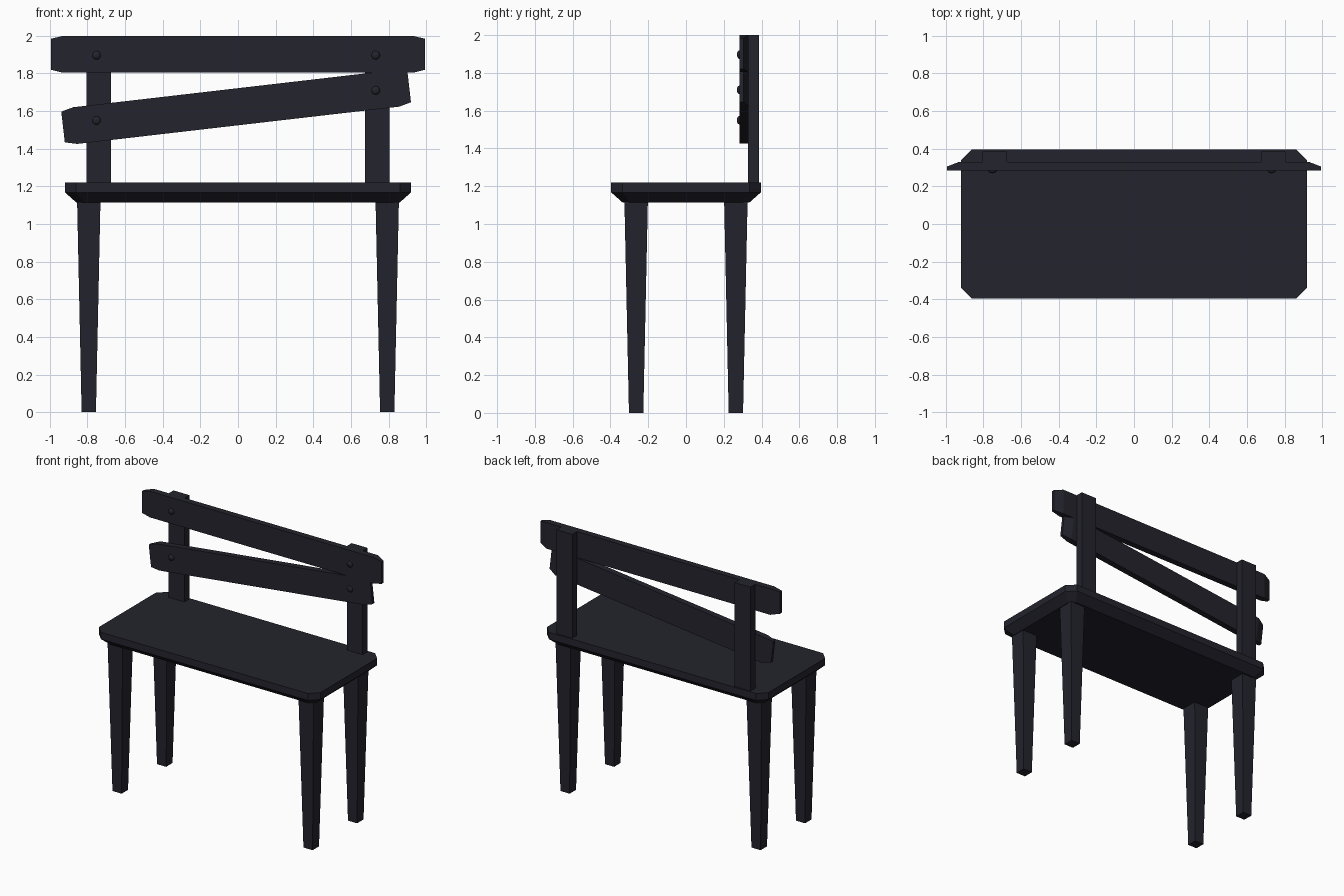
import bpy
import bmesh
from math import radians
from mathutils import Matrix, Vector

cube = bpy.data.objects.get("Cube")
if cube:
    bpy.data.objects.remove(cube, do_unlink=True)

wood = bpy.data.materials.new("dark painted wood")
wood.use_nodes = True
colour = (0.017, 0.017, 0.026, 1)
wood.diffuse_color = colour
wood.node_tree.nodes["Principled BSDF"].inputs["Base Color"].default_value = colour


def finish(name, bm, matrix=Matrix()):
    bmesh.ops.recalc_face_normals(bm, faces=bm.faces)
    mesh = bpy.data.meshes.new(name)
    bm.to_mesh(mesh)
    bm.free()
    mesh.materials.append(wood)
    obj = bpy.data.objects.new(name, mesh)
    obj.matrix_world = matrix
    bpy.context.collection.objects.link(obj)
    return obj


def loft(name, rings, matrix=Matrix()):
    """Skin a list of matching rings and cap both ends."""
    bm = bmesh.new()
    loops = [[bm.verts.new(p) for p in ring] for ring in rings]
    for a, b in zip(loops, loops[1:]):
        for i in range(len(a)):
            j = (i + 1) % len(a)
            bm.faces.new((a[i], a[j], b[j], b[i]))
    bm.faces.new(loops[0][::-1])
    bm.faces.new(loops[-1])
    return finish(name, bm, matrix)


def rect(hx, hy, z):
    return [(-hx, -hy, z), (hx, -hy, z), (hx, hy, z), (-hx, hy, z)]


def clipped_rect(hx, hy, c, z):
    return [(-hx + c, -hy, z), (hx - c, -hy, z), (hx, -hy + c, z), (hx, hy - c, z),
            (hx - c, hy, z), (-hx + c, hy, z), (-hx, hy - c, z), (-hx, -hy + c, z)]


# Seat with clipped corners and a chamfered underside
loft("seat", [clipped_rect(0.86, 0.337, 0.04, 1.115),
              clipped_rect(0.92, 0.397, 0.06, 1.168),
              clipped_rect(0.92, 0.397, 0.06, 1.22)])

# Tapered legs and back posts
for side, x in (("right", -1), ("left", 1)):
    for end, y in (("front", -1), ("back", 1)):
        loft(f"{end}_{side}_leg", [rect(0.038, 0.038, 0), rect(0.062, 0.062, 1.118)],
             Matrix.Translation((0.793 * x, 0.264 * y, 0)))
    loft(f"{side}_back_post", [rect(0.066, 0.029, 1.2), rect(0.066, 0.029, 2.0)],
         Matrix.Translation((0.74 * x, 0.357, 0)))


# Back planks: flat front, ends thinned from behind and narrowed
def plank(name, half, x, z, tilt=0.0):
    def ring(px, hz, back):
        return [(px, 0.283, -hz), (px, back, -hz), (px, back, hz), (px, 0.283, hz)]
    end, full = (0.082, 0.305), (0.098, 0.33)
    rings = [ring(-half, *end), ring(-half + 0.065, *full),
             ring(half - 0.065, *full), ring(half, *end)]
    loft(name, rings, Matrix.Translation((x, 0, z)) @ Matrix.Rotation(-tilt, 4, "Y"))


plank("top_plank", 0.995, 0, 1.902)
plank("slanted_plank", 0.926, -0.01, 1.622, radians(6.6))

# Domed bolt heads
for i, (x, z) in enumerate([(-0.752, 1.897), (0.732, 1.897), (0.732, 1.71), (-0.752, 1.55)]):
    bm = bmesh.new()
    bmesh.ops.create_uvsphere(bm, u_segments=12, v_segments=8, radius=0.023)
    bmesh.ops.scale(bm, vec=Vector((1, 0.65, 1)), verts=bm.verts)
    bolt = finish(f"bolt_head_{i + 1}", bm, Matrix.Translation((x, 0.284, z)))
    bolt.data.shade_smooth()
